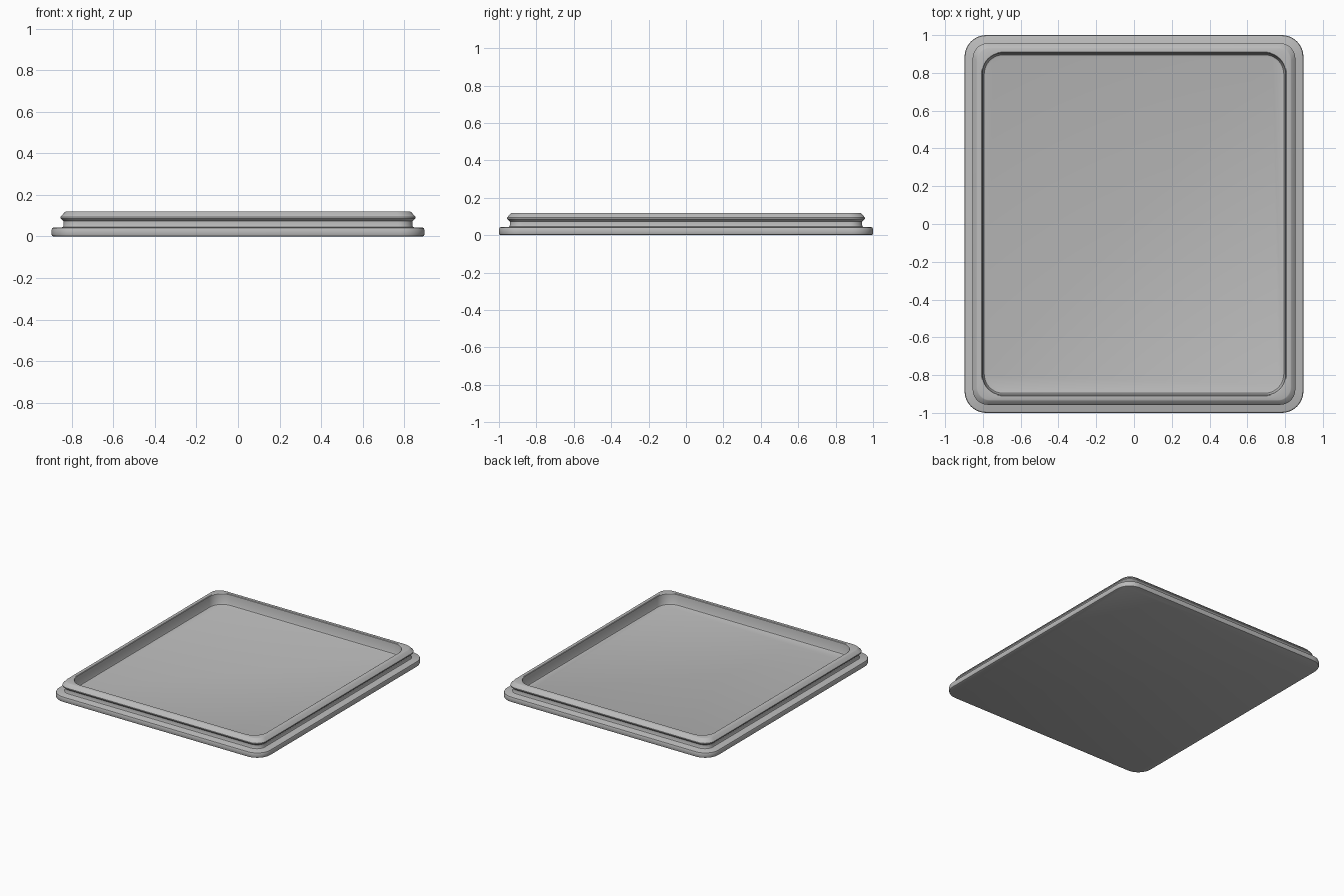
import bpy, bmesh
from math import cos, sin, pi

cube = bpy.data.objects.get("Cube")
if cube:
    bpy.data.objects.remove(cube, do_unlink=True)

HALF_X, HALF_Y = 0.897, 1.0
CORNER_STEPS = 10

grey = bpy.data.materials.new("grey plastic")
grey.use_nodes = True
colour = (0.5, 0.5, 0.5, 1)
grey.diffuse_color = colour
grey.node_tree.nodes["Principled BSDF"].inputs["Base Color"].default_value = colour


def rounded_ring(bm, inset, z, radius):
    """Rounded rectangle of vertices, inset from the outer edge."""
    ring = []
    for corner, (sx, sy) in enumerate([(1, 1), (-1, 1), (-1, -1), (1, -1)]):
        cx = sx * (HALF_X - inset - radius)
        cy = sy * (HALF_Y - inset - radius)
        for i in range(CORNER_STEPS + 1):
            a = (corner + i / CORNER_STEPS) * pi / 2
            ring.append(bm.verts.new((cx + radius * cos(a), cy + radius * sin(a), z)))
    return ring


# Cross-section from underside to tray floor: inset, height, corner radius
profile = [
    # base flange with softened edges
    (0.010, 0.000, 0.105), (0.003, 0.003, 0.112), (0.000, 0.010, 0.115),
    (0.000, 0.032, 0.115), (0.003, 0.040, 0.112), (0.010, 0.043, 0.105),
    # neck groove
    (0.048, 0.043, 0.075), (0.055, 0.046, 0.070), (0.058, 0.053, 0.068),
    (0.058, 0.074, 0.068),
    # snap-fit bead and rim
    (0.043, 0.087, 0.080), (0.043, 0.094, 0.080), (0.064, 0.118, 0.070),
    (0.068, 0.120, 0.070), (0.090, 0.120, 0.110),
    # inner wall and floor fillet
    (0.094, 0.117, 0.108), (0.100, 0.050, 0.105), (0.104, 0.042, 0.102),
    (0.112, 0.039, 0.098),
]

bm = bmesh.new()
rings = [rounded_ring(bm, *p) for p in profile]
for low, high in zip(rings, rings[1:]):
    for i in range(len(low)):
        j = (i + 1) % len(low)
        bm.faces.new((low[i], low[j], high[j], high[i]))
bm.faces.new(rings[0][::-1])   # underside
bm.faces.new(rings[-1])        # tray floor
bmesh.ops.recalc_face_normals(bm, faces=bm.faces)

mesh = bpy.data.meshes.new("lid")
bm.to_mesh(mesh)
bm.free()
mesh.materials.append(grey)
lid = bpy.data.objects.new("lid", mesh)
bpy.context.collection.objects.link(lid)

bpy.ops.object.select_all(action='DESELECT')
lid.select_set(True)
bpy.context.view_layer.objects.active = lid
bpy.ops.object.shade_smooth_by_angle(angle=pi / 6)
